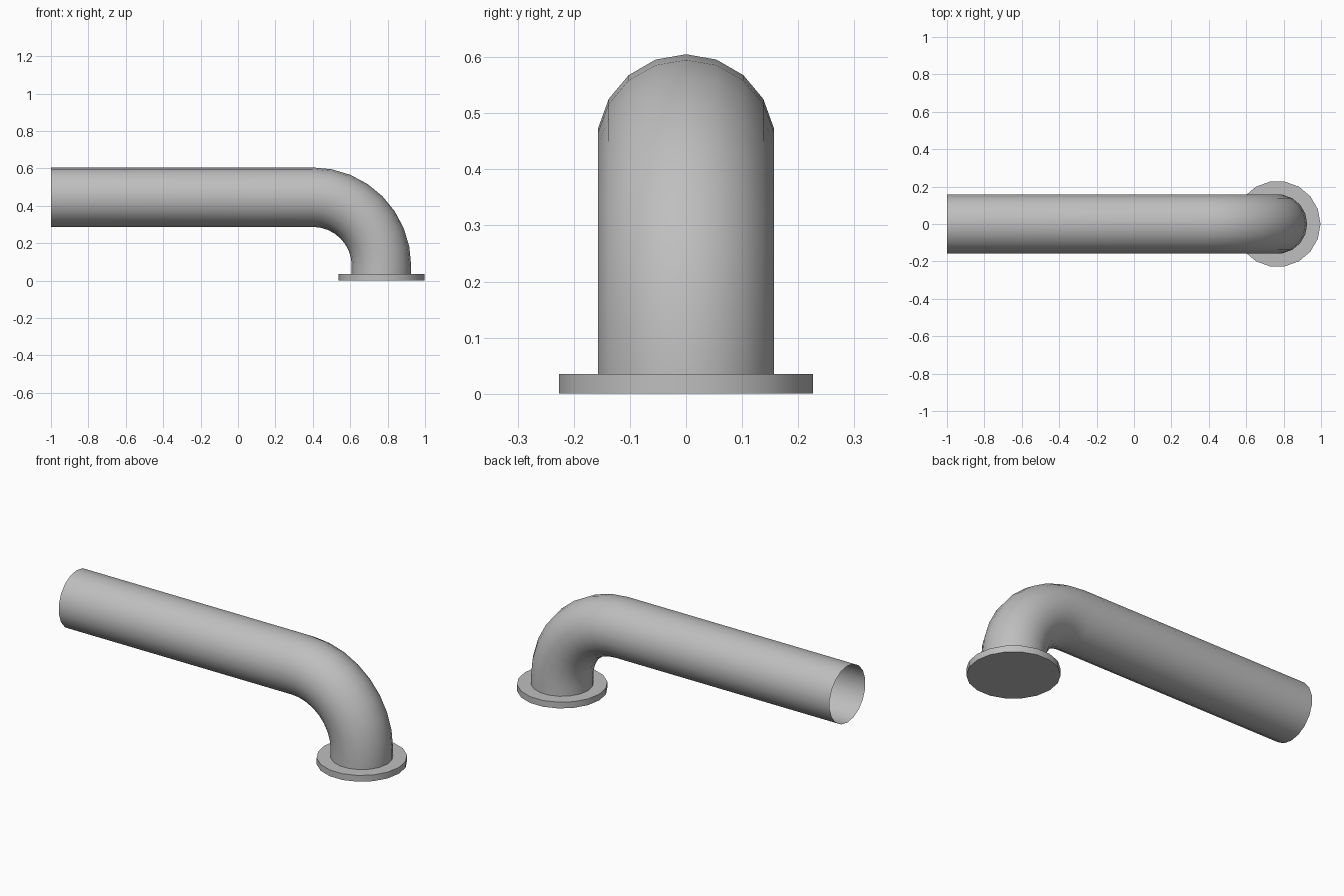
import bpy, bmesh, math
from mathutils import Vector

SIDES = 18
PIPE_R, PIPE_Z = 0.159, 0.446
FLANGE_R, FLANGE_TOP = 0.23, 0.035
BEND_R, BEND_X, BEND_STEPS = 0.367, 0.4, 8
DROP_X = BEND_X + BEND_R

cube = bpy.data.objects.get("Cube")
if cube:
    bpy.data.objects.remove(cube, do_unlink=True)

grey = bpy.data.materials.new("pipe grey")
grey.use_nodes = True
colour = (0.52, 0.52, 0.52, 1)
grey.diffuse_color = colour
grey.node_tree.nodes["Principled BSDF"].inputs["Base Color"].default_value = colour


def ring(bm, centre, radius, tilt):
    """Circle of vertices; tilt 0 faces along x, tilt 90 degrees faces down."""
    outward = Vector((math.sin(tilt), 0, math.cos(tilt)))
    side = Vector((0, 1, 0))
    angles = [math.tau * i / SIDES for i in range(SIDES)]
    return [bm.verts.new(Vector(centre) + radius * (outward * math.cos(a) + side * math.sin(a)))
            for a in angles]


def loft(name, sections, cap_end=False):
    """Skin a row of rings into one smooth part."""
    bm = bmesh.new()
    rings = [ring(bm, *s) for s in sections]
    for a, b in zip(rings, rings[1:]):
        for i in range(SIDES):
            j = (i + 1) % SIDES
            bm.faces.new((a[i], b[i], b[j], a[j]))
    if cap_end:
        bm.faces.new(rings[-1])
    bmesh.ops.recalc_face_normals(bm, faces=bm.faces)
    # Open tubes: make sure the skin faces outward
    first = bm.verts[:] and rings[0][0].link_faces[0]
    first.normal_update()
    if first.normal.z < 0:
        bmesh.ops.reverse_faces(bm, faces=bm.faces)
    mesh = bpy.data.meshes.new(name)
    bm.to_mesh(mesh)
    bm.free()
    mesh.materials.append(grey)
    obj = bpy.data.objects.new(name, mesh)
    bpy.context.collection.objects.link(obj)
    bpy.ops.object.select_all(action='DESELECT')
    obj.select_set(True)
    bpy.context.view_layer.objects.active = obj
    bpy.ops.object.shade_smooth_by_angle(angle=math.radians(35))
    return obj


# Pipe: open straight run, quarter bend, short drop into the flange
pipe = [((-1, 0, PIPE_Z), PIPE_R, 0)]
for k in range(BEND_STEPS + 1):
    t = math.pi / 2 * k / BEND_STEPS
    centre = (BEND_X + BEND_R * math.sin(t), 0, PIPE_Z - BEND_R * (1 - math.cos(t)))
    pipe.append((centre, PIPE_R, t))
pipe.append(((DROP_X, 0, FLANGE_TOP), PIPE_R, math.pi / 2))
loft("pipe", pipe)

# Flange: flat collar with a closed underside
down = math.pi / 2
loft("flange", [((DROP_X, 0, FLANGE_TOP), PIPE_R, down),
                ((DROP_X, 0, FLANGE_TOP), FLANGE_R, down),
                ((DROP_X, 0, 0), FLANGE_R, down)], cap_end=True)
